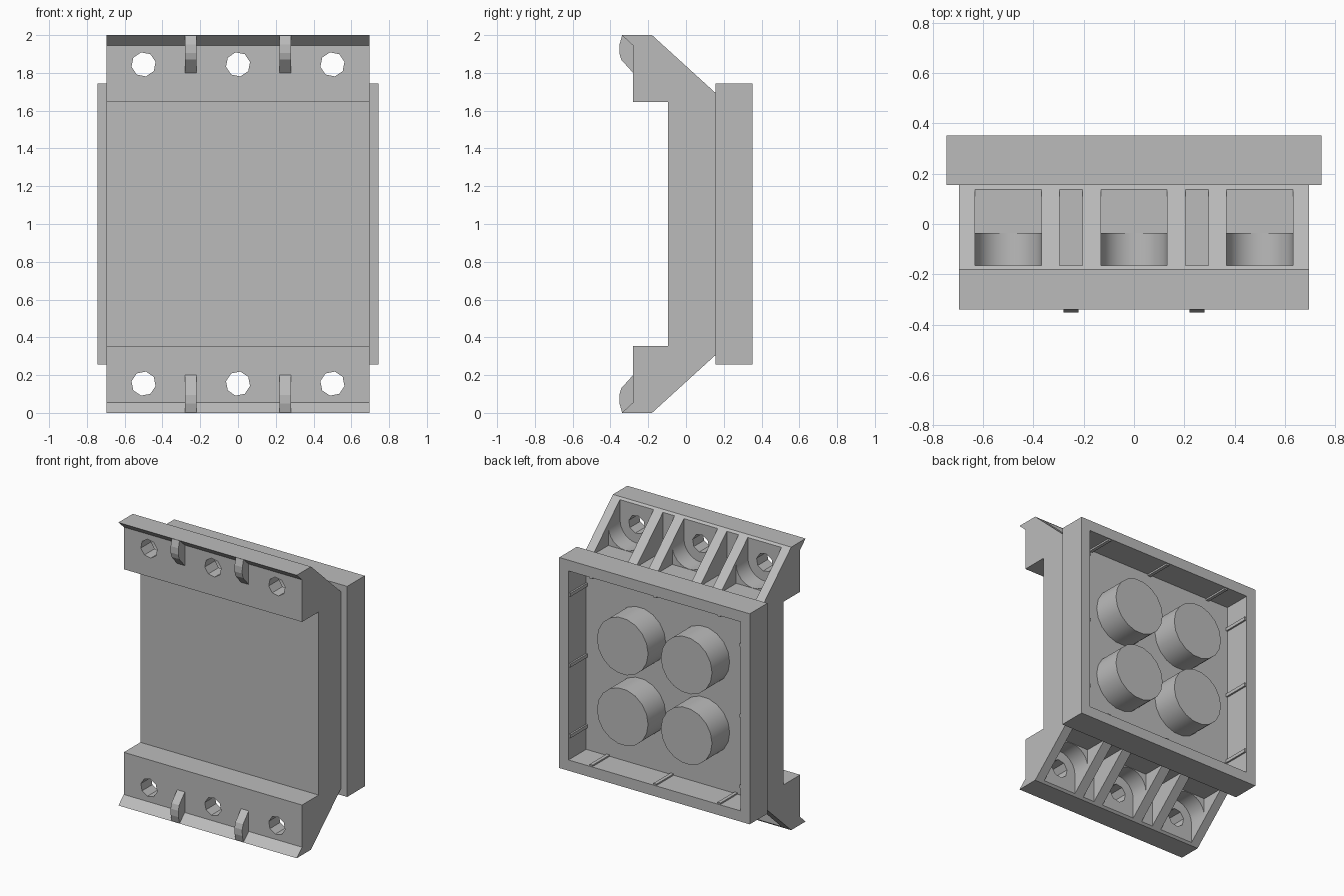
import bpy, bmesh
from math import sin, cos, pi

if "Cube" in bpy.data.objects:
    bpy.data.objects.remove(bpy.data.objects["Cube"])

GREY = (0.5, 0.5, 0.5, 1)
grey = bpy.data.materials.new("plain grey")
grey.use_nodes = True
grey.diffuse_color = GREY
grey.node_tree.nodes["Principled BSDF"].inputs["Base Color"].default_value = GREY


def prism(name, pts, axis, lo, hi):
    """Extrude a profile along x (points are y,z) or along y (points are x,z)."""
    bm = bmesh.new()
    place = (lambda p: (lo, p[0], p[1])) if axis == "x" else (lambda p: (p[0], lo, p[1]))
    face = bm.faces.new([bm.verts.new(place(p)) for p in pts])
    out = bmesh.ops.extrude_face_region(bm, geom=[face])
    moved = [v for v in out["geom"] if isinstance(v, bmesh.types.BMVert)]
    step = hi - lo
    bmesh.ops.translate(bm, verts=moved, vec=(step, 0, 0) if axis == "x" else (0, step, 0))
    bmesh.ops.recalc_face_normals(bm, faces=bm.faces)
    mesh = bpy.data.meshes.new(name)
    bm.to_mesh(mesh)
    bm.free()
    obj = bpy.data.objects.new(name, mesh)
    bpy.context.collection.objects.link(obj)
    mesh.materials.append(grey)
    return obj


def box(name, x0, x1, y0, y1, z0, z1):
    return prism(name, [(x0, z0), (x1, z0), (x1, z1), (x0, z1)], "y", y0, y1)


def circle(cx, cz, r, n, start=0.0, sweep=2 * pi):
    return [(cx + r * cos(start + sweep * i / n), cz + r * sin(start + sweep * i / n))
            for i in range(n)]


def cut(target, cutter):
    """Subtract the cutter, then throw it away."""
    mod = target.modifiers.new("cut", "BOOLEAN")
    mod.operation = "DIFFERENCE"
    mod.solver = "EXACT"
    mod.object = cutter
    bpy.context.view_layer.update()
    graph = bpy.context.evaluated_depsgraph_get()
    mesh = bpy.data.meshes.new_from_object(target.evaluated_get(graph))
    target.modifiers.clear()
    target.data = mesh
    bpy.data.objects.remove(cutter)


def smooth(obj):
    bpy.ops.object.select_all(action="DESELECT")
    obj.select_set(True)
    bpy.context.view_layer.objects.active = obj
    bpy.ops.object.shade_smooth_by_angle(angle=0.6)


def flip(pts):
    return [(a, 2 - z) for a, z in pts]


# Main body: channel-shaped profile, the lower half mirrors the upper
half = [(0.155, 1.695), (-0.18, 2), (-0.34, 2), (-0.28, 1.945), (-0.28, 1.647), (-0.095, 1.647)]
body = prism("body", half + flip(half)[::-1], "x", -0.697, 0.697)

# Bolt holes, rounded pockets and slots in both sloping flanges
same = list
for side in (same, flip):
    for x in (-0.5, 0, 0.5):
        arch = circle(x, 1.845, 0.132, 12, pi, pi) + [
            (x + 0.132, 1.845), (x + 0.132, 2.1), (x - 0.132, 2.1)]
        pocket = [(x - 0.132, 1.712), (x + 0.132, 1.712), (x + 0.132, 2.1), (x - 0.132, 2.1)]
        cut(body, prism("arch_cutter", side(arch), "y", -0.165, 0))
        cut(body, prism("pocket_cutter", side(pocket), "y", -0.035, 0.143))
        cut(body, prism("hole_cutter", side(circle(x, 1.845, 0.065, 8, 0.2)), "y", -0.4, -0.1))
    for x in (-0.25, 0.25):
        slot = [(x - 0.046, 1.712), (x + 0.046, 1.712), (x + 0.046, 2.1), (x - 0.046, 2.1)]
        cut(body, prism("slot_cutter", side(slot), "y", -0.165, 0.143))
smooth(body)

# Small hooked ribs on the front of each flange
rib = [(-0.27, 1.8), (-0.28, 1.8), (-0.343, 1.87), (-0.353, 1.905), (-0.352, 1.95),
       (-0.338, 2), (-0.27, 2)]
for label, side in (("upper", same), ("lower", flip)):
    for end, x in (("right", -0.25), ("left", 0.25)):
        prism(f"{label}_{end}_rib", side(rib), "x", x - 0.03, x + 0.03)

# Open frame at the back
frame = box("back_frame", -0.745, 0.745, 0.155, 0.352, 0.257, 1.745)
cut(frame, box("frame_cutter", -0.672, 0.672, 0.1, 0.4, 0.333, 1.669))

# Four round pegs inside the frame
for x in (-0.25, 0.25):
    for z in (0.75, 1.25):
        smooth(prism("peg", circle(x, z, 0.2, 18), "y", 0.15, 0.352))

# Thin grip ridges on the inner walls of the frame
for t in (-0.5, 0, 0.5):
    for s in (-1, 1):
        x0, x1 = sorted((s * 0.66, s * 0.68))
        z0, z1 = sorted((1 + s * 0.657, 1 + s * 0.675))
        box("side_ridge", x0, x1, 0.15, 0.345, 1 + t - 0.012, 1 + t + 0.012)
        box("end_ridge", t - 0.012, t + 0.012, 0.15, 0.345, z0, z1)
